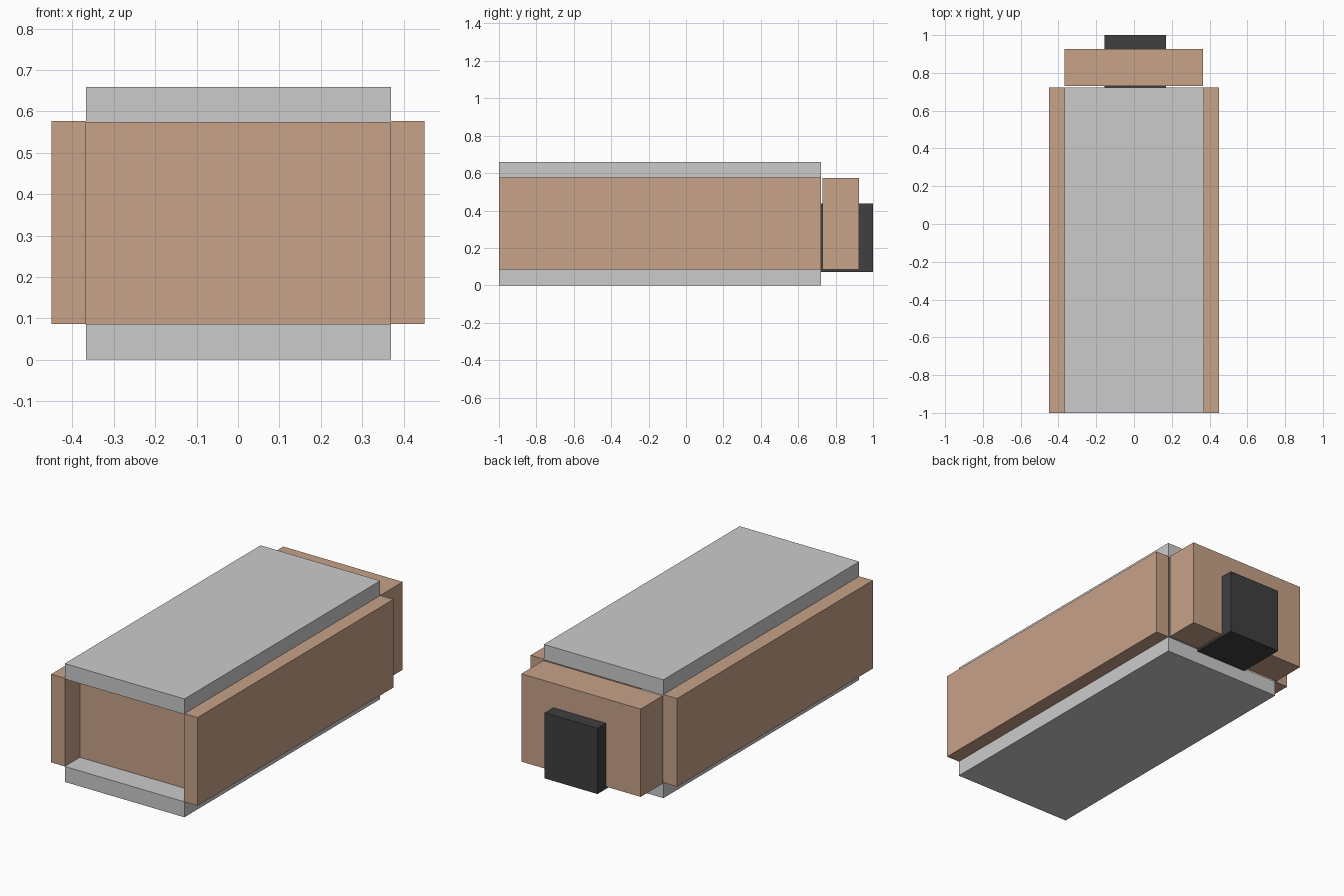
import bpy

if "Cube" in bpy.data.objects:
    bpy.data.objects.remove(bpy.data.objects["Cube"])


def material(name, rgb):
    m = bpy.data.materials.new(name)
    m.diffuse_color = (*rgb, 1)
    m.use_nodes = True
    m.node_tree.nodes["Principled BSDF"].inputs["Base Color"].default_value = m.diffuse_color
    return m


def box(name, x, y, z, mat=None):
    """Box from (min, max) ranges on each axis."""
    bpy.ops.mesh.primitive_cube_add(size=1, location=[sum(r) / 2 for r in (x, y, z)])
    ob = bpy.context.object
    ob.name = name
    ob.scale = [r[1] - r[0] for r in (x, y, z)]
    bpy.ops.object.transform_apply(location=False, rotation=False, scale=True)
    if mat:
        ob.data.materials.append(mat)
    return ob


wood = material("wood", (0.58, 0.36, 0.25))
dark = material("dark", (0.05, 0.05, 0.05))

BODY_Y = (-1.0, 0.723)
PANEL_X, PANEL_Z = (-0.369, 0.366), (0.085, 0.574)

# Floor and roof slabs
box("floor_slab", (-0.367, 0.37), BODY_Y, (0, 0.086))
box("roof_slab", (-0.367, 0.37), BODY_Y, (0.573, 0.659))

# Side walls
box("left_wall", (-0.451, -0.367), BODY_Y, (0.086, 0.577), wood)
box("right_wall", (0.367, 0.451), BODY_Y, (0.086, 0.577), wood)

# Recessed front panel and protruding back panel
box("front_panel", PANEL_X, (-0.867, -0.673), PANEL_Z, wood)
box("back_panel", PANEL_X, (0.731, 0.926), PANEL_Z, wood)

# Dark block passing through the back panel
box("back_block", (-0.155, 0.17), (0.72, 1.0), (0.072, 0.438), dark)
